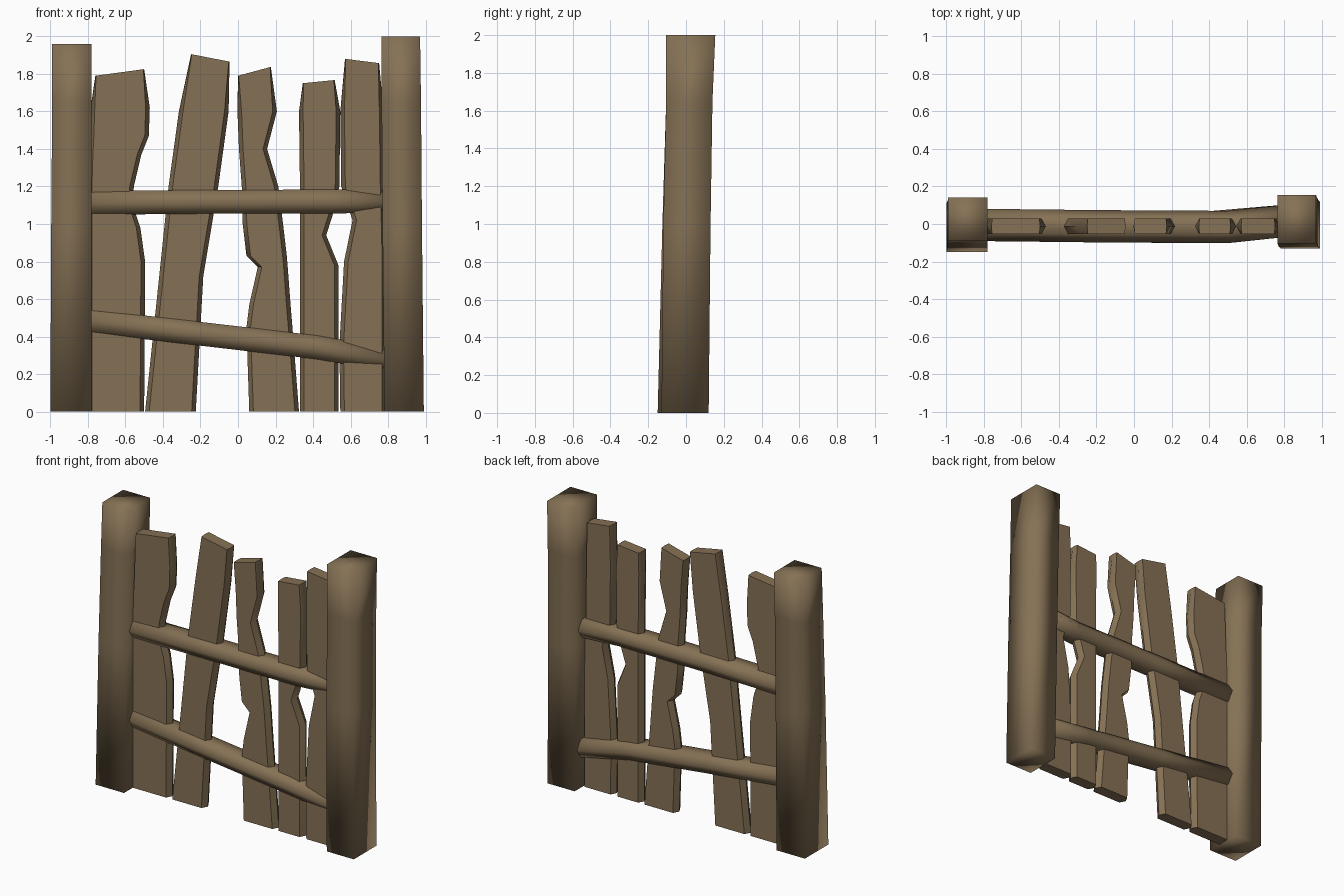
import bpy, bmesh, math
from mathutils import Vector

if "Cube" in bpy.data.objects:
    bpy.data.objects.remove(bpy.data.objects["Cube"])

wood = bpy.data.materials.new("weathered_wood")
wood.diffuse_color = (0.235, 0.165, 0.09, 1)
wood.use_nodes = True
wood.node_tree.nodes["Principled BSDF"].inputs["Base Color"].default_value = wood.diffuse_color


def loft(name, rings, angle=None):
    """Skin a list of equal-length point rings and close both ends."""
    bm = bmesh.new()
    vs = [[bm.verts.new(p) for p in r] for r in rings]
    n = len(vs[0])
    for a, b in zip(vs, vs[1:]):
        for i in range(n):
            j = (i + 1) % n
            bm.faces.new((a[i], a[j], b[j], b[i]))
    bm.faces.new(vs[0][::-1])
    bm.faces.new(vs[-1])
    bmesh.ops.recalc_face_normals(bm, faces=bm.faces[:])
    me = bpy.data.meshes.new(name)
    bm.to_mesh(me)
    bm.free()
    me.materials.append(wood)
    ob = bpy.data.objects.new(name, me)
    bpy.context.collection.objects.link(ob)
    bpy.ops.object.select_all(action='DESELECT')
    ob.select_set(True)
    bpy.context.view_layer.objects.active = ob
    if angle is None:
        bpy.ops.object.shade_smooth()
    else:
        bpy.ops.object.shade_smooth_by_angle(angle=math.radians(angle))
    return ob


# Square posts: z, x0, x1, y0, y1
def post(name, levels):
    loft(name, [[(a, c, z), (b, c, z), (b, d, z), (a, d, z)]
                for z, a, b, c, d in levels])


post("left_post", [(0, -1, -.78, -.15, .11), (1.0, -.995, -.78, -.125, .12),
                   (1.65, -.99, -.78, -.105, .13), (1.96, -.99, -.78, -.09, .14)])
post("right_post", [(0, .78, .99, -.13, .12), (1.0, .77, .98, -.12, .13),
                    (1.65, .765, .975, -.105, .14), (2.0, .765, .97, -.105, .155)])


# Rails: six-sided bars along a bent path
def rail(name, path):
    rings = []
    for x, y, z in path:
        rings.append([(x, y + .086 * math.cos(k * math.pi / 3),
                       z + .073 * math.sin(k * math.pi / 3)) for k in range(6)])
    loft(name, rings)


rail("upper_rail", [(-.82, -.005, 1.112), (-.2, -.012, 1.118),
                    (.5, -.016, 1.12), (.82, .018, 1.122)])
rail("lower_rail", [(-.82, -.005, .487), (-.2, -.012, .415),
                    (.42, -.016, .343), (.82, .018, .272)])


# Planks: levels are left x, left z, right x, right z; side edges ridge outward
def plank(name, levels):
    rings = []
    for xl, zl, xr, zr in levels:
        def at(x):
            return zl + (zr - zl) * (x - xl) / (xr - xl)
        k = .022 if zl < 1.7 else .004
        rings.append([(x, y, at(x)) for x, y in
                      ((xl + k, -.053), (xr - k, -.053), (xr, -.012),
                       (xr - k, .028), (xl + k, .028), (xl, -.012))])
    loft(name, rings, 50)


def level(z, xl, xr):
    return (xl, z, xr, z)


plank("plank_1", [level(0, -.8, -.5), level(.8, -.8, -.495), level(.98, -.8, -.52),
                  level(1.1, -.8, -.56), level(1.2, -.8, -.555), level(1.37, -.795, -.515),
                  level(1.47, -.79, -.475), level(1.62, -.785, -.47),
                  (-.76, 1.79, -.50, 1.825)])
plank("plank_2", [level(0, -.495, -.225), level(.72, -.42, -.185),
                  level(1.2, -.37, -.105), level(1.6, -.315, -.05),
                  (-.25, 1.905, -.045, 1.865)])
plank("plank_3", [level(0, .06, .325), level(.45, .045, .29), level(.57, .06, .28),
                  level(.77, .105, .265), level(.83, .045, .26), level(1.0, .025, .24),
                  level(1.2, .02, .215), level(1.4, .005, .155), level(1.6, -.003, .207),
                  (0, 1.79, .175, 1.837)])
plank("plank_4", [level(0, .33, .535), level(.78, .33, .535), level(.94, .33, .47),
                  level(1.05, .33, .505), level(1.2, .33, .54), level(1.6, .325, .545),
                  (.345, 1.75, .515, 1.767)])
plank("plank_5", [level(0, .545, .79), level(.35, .54, .79), level(.8, .565, .79),
                  level(1.02, .61, .785), level(1.2, .55, .78), level(1.6, .545, .775),
                  (.57, 1.88, .752, 1.857)])
